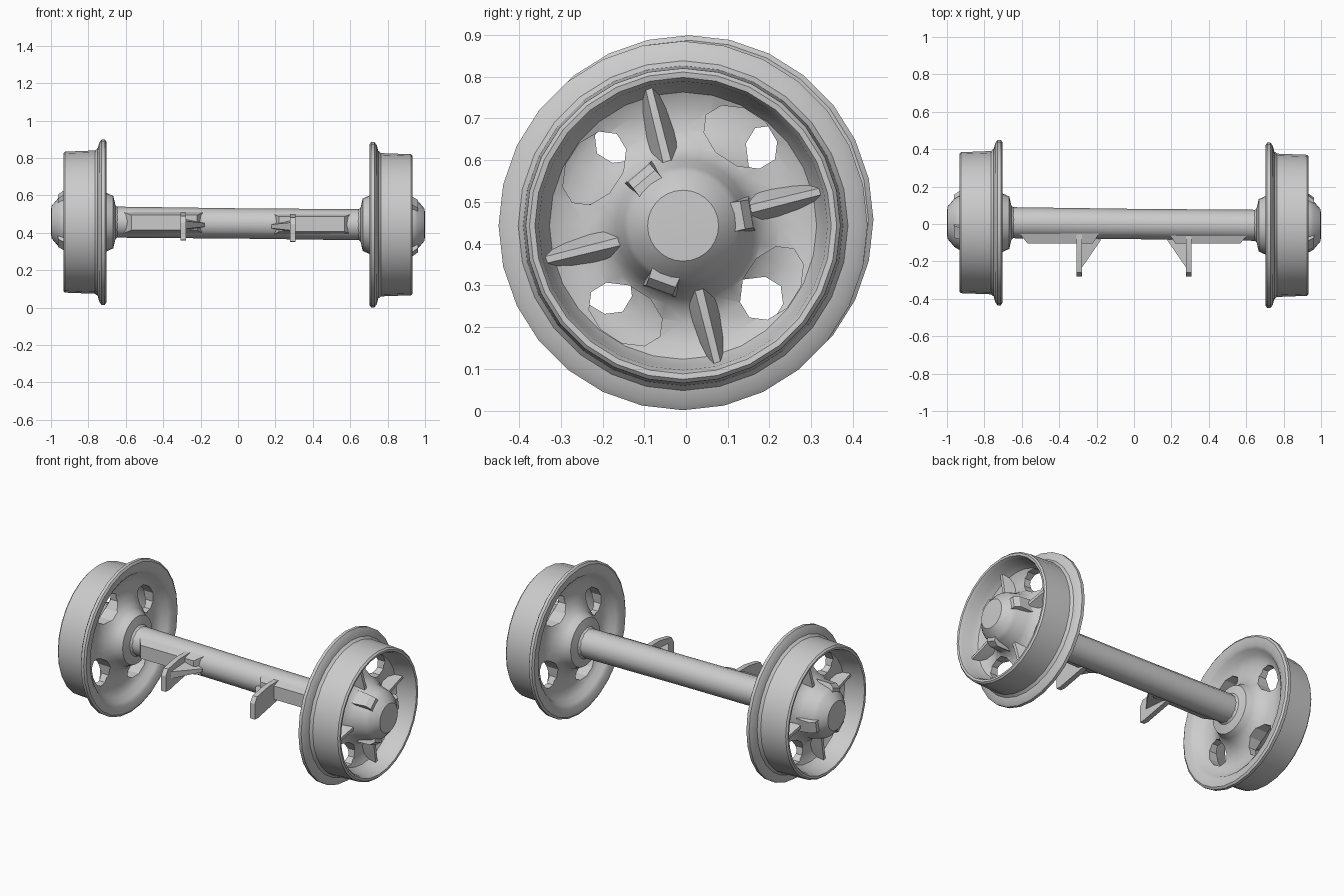
import bpy, bmesh
from math import sin, cos, pi, radians
from mathutils import Matrix, Vector

if "Cube" in bpy.data.objects:
    bpy.data.objects.remove(bpy.data.objects["Cube"])


def finish(name, bm, mat=Matrix(), angle=35):
    bmesh.ops.recalc_face_normals(bm, faces=bm.faces)
    bm.transform(mat)
    me = bpy.data.meshes.new(name)
    bm.to_mesh(me)
    bm.free()
    ob = bpy.data.objects.new(name, me)
    bpy.context.collection.objects.link(ob)
    smooth(ob, angle)
    return ob


def smooth(ob, angle):
    bpy.ops.object.select_all(action='DESELECT')
    ob.select_set(True)
    bpy.context.view_layer.objects.active = ob
    bpy.ops.object.shade_smooth_by_angle(angle=radians(angle))


def lathe(name, profile, sides, mat):
    """Spin an (x, radius) profile round the x axis; both ends are closed."""
    bm = bmesh.new()
    rings = [[bm.verts.new((x, r * cos(2 * pi * i / sides), r * sin(2 * pi * i / sides)))
              for i in range(sides)] for x, r in profile]
    for a, b in zip(rings, rings[1:]):
        for i in range(sides):
            j = (i + 1) % sides
            bm.faces.new((a[i], a[j], b[j], b[i]))
    bm.faces.new(rings[0])
    bm.faces.new(rings[-1])
    return finish(name, bm, mat)


def hull(name, points, mat=Matrix(), angle=25):
    """Convex solid round a handful of points."""
    bm = bmesh.new()
    for p in points:
        bm.verts.new(p)
    res = bmesh.ops.convex_hull(bm, input=bm.verts)
    loose = [v for v in bm.verts if not v.link_faces]
    bmesh.ops.delete(bm, geom=loose, context='VERTS')
    bmesh.ops.dissolve_limit(bm, angle_limit=0.01, verts=bm.verts, edges=bm.edges)
    return finish(name, bm, mat, angle)


def pair(w, x, y):
    return [(x, y, -w), (x, y, w)]


# Wheel section: inner hub, dished web, flange, tread, rim lip, outer hub
WHEEL = [(0.63, 0.07), (0.655, 0.09), (0.667, 0.14), (0.70, 0.155), (0.72, 0.165),
         (0.75, 0.20), (0.77, 0.25), (0.768, 0.30), (0.75, 0.345), (0.722, 0.365),
         (0.708, 0.385), (0.704, 0.43), (0.712, 0.442), (0.73, 0.442), (0.742, 0.425),
         (0.75, 0.395), (0.765, 0.383), (0.925, 0.377), (0.934, 0.368), (0.932, 0.355),
         (0.915, 0.346), (0.86, 0.338), (0.825, 0.32), (0.808, 0.285), (0.808, 0.23),
         (0.825, 0.19), (0.87, 0.16), (0.94, 0.142), (0.96, 0.13), (0.998, 0.085), (1.0, 0.04)]

right = Matrix.Translation((0, -0.007, 0.443))
left = Matrix.Translation((0, 0.007, 0.457)) @ Matrix.Rotation(pi, 4, 'Y')

for side, mat in (("right", right), ("left", left)):
    wheel = lathe(side + "_wheel", WHEEL, 28, mat)

    # Four oval lightening holes through the web
    for k in range(4):
        turn = mat @ Matrix.Rotation(radians(57 + 90 * k), 4, 'X')
        pts = [(x, 0.253 + 0.066 * cos(a), 0.098 * sin(a))
               for x in (0.69, 0.90) for a in [2 * pi * (i + 0.5) / 10 for i in range(10)]]
        cutter = hull("hole_cutter", pts, turn)
        cutter.hide_render = True
        mod = wheel.modifiers.new("hole", 'BOOLEAN')
        mod.operation = 'DIFFERENCE'
        mod.solver = 'EXACT'
        mod.object = cutter
        bpy.context.view_layer.objects.active = wheel
        bpy.ops.object.modifier_apply(modifier=mod.name)
        bpy.data.objects.remove(cutter)
    smooth(wheel, 40)

    # Four tapering ribs between hub and rim
    for k in range(4):
        turn = mat @ Matrix.Rotation(radians(14 + 90 * k), 4, 'X')
        hull(side + "_rib", pair(0.045, 0.80, 0.13) + pair(0.025, 0.80, 0.335)
             + pair(0.010, 0.875, 0.13) + pair(0.008, 0.86, 0.345), turn)

    # Three lugs round the hub cap
    for k in range(3):
        turn = mat @ Matrix.Rotation(radians(10 + 120 * k), 4, 'X')
        hull(side + "_hub_lug", pair(0.045, 0.84, 0.10) + pair(0.042, 0.84, 0.168)
             + pair(0.034, 0.935, 0.165) + pair(0.034, 0.962, 0.145)
             + pair(0.036, 0.965, 0.10), turn)

# Axle, very slightly tilted between the two wheel centres
end_a, end_b = left @ Vector((0.66, 0, 0)), right @ Vector((0.66, 0, 0))
axis = end_b - end_a
tilt = (Matrix.Translation((end_a + end_b) / 2)
        @ Vector((1, 0, 0)).rotation_difference(axis).to_matrix().to_4x4())
lathe("axle", [(-0.66, 0.083), (0, 0.081), (0.66, 0.083)], 12, tilt)

# Pads and triangular brackets on the front of the axle
for name, s in (("right", 1), ("left", -1)):
    z = 0.45 - 0.004 * s
    hull(name + "_axle_pad", [(s * x, y, z + h) for x, y, d in
         ((0.18, -0.04, 0.06), (0.62, -0.04, 0.06), (0.22, -0.103, 0.04), (0.57, -0.103, 0.04))
         for h in (-d, d)])
    hull(name + "_bracket_fin", [(s * x, y, z + h) for x in (0.278, 0.308) for y, h in
         ((-0.05, 0.055), (-0.05, -0.055), (-0.15, 0.055), (-0.26, 0.035),
          (-0.282, 0.0), (-0.282, -0.092), (-0.25, -0.094))])
    hull(name + "_bracket_web", [(s * x, y, z - 0.012 + h) for x, y, d in
         ((0.18, -0.06, 0.010), (0.18, -0.09, 0.010), (0.29, -0.06, 0.035), (0.29, -0.25, 0.022))
         for h in (-d, d)])
